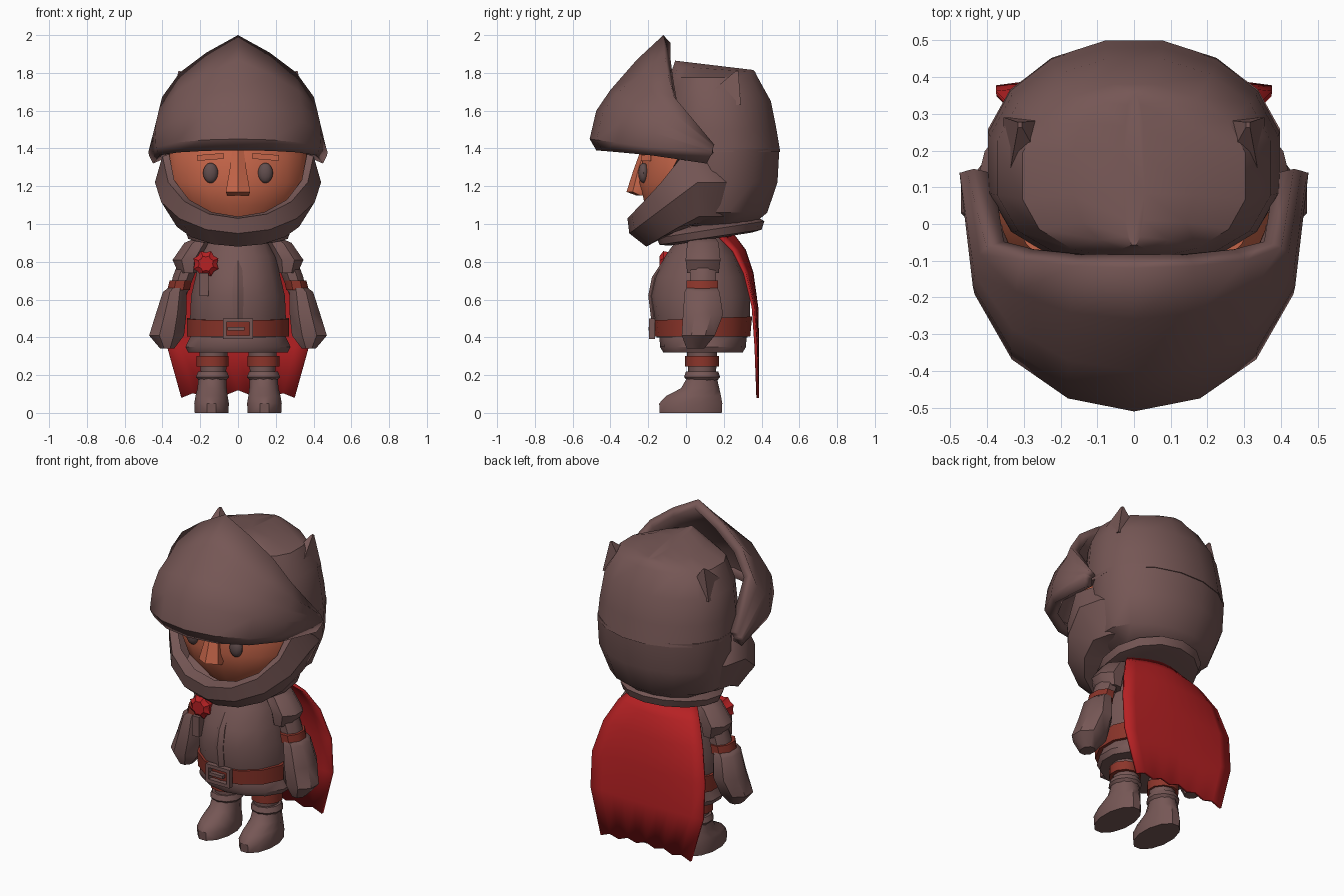
import bpy, bmesh
from math import sin, cos, pi, radians
from mathutils import Matrix

cube = bpy.data.objects.get("Cube")
if cube:
    bpy.data.objects.remove(cube)


def material(name, r, g, b):
    mat = bpy.data.materials.new(name)
    mat.use_nodes = True
    mat.diffuse_color = (r, g, b, 1)
    mat.node_tree.nodes["Principled BSDF"].inputs["Base Color"].default_value = (r, g, b, 1)
    return mat


STEEL = material("brown grey steel", .18, .095, .091)
SKIN = material("warm skin", .56, .13, .066)
RED = material("cape red", .47, .015, .017)
LEATHER = material("red brown leather", .26, .035, .023)
EYE = material("eye grey", .12, .075, .075)


def finish(name, bm, mat, thickness=0, offset=-1, angle=38):
    """Turn a bmesh into a shaded, coloured object."""
    bmesh.ops.recalc_face_normals(bm, faces=bm.faces)
    mesh = bpy.data.meshes.new(name)
    bm.to_mesh(mesh)
    bm.free()
    mesh.materials.append(mat)
    for poly in mesh.polygons:
        poly.use_smooth = True
    mesh.set_sharp_from_angle(angle=radians(angle))
    obj = bpy.data.objects.new(name, mesh)
    bpy.context.scene.collection.objects.link(obj)
    if thickness:
        solid = obj.modifiers.new("thickness", "SOLIDIFY")
        solid.thickness = thickness
        solid.offset = offset
    return obj


def loft(name, rows, mat, wrap=False, **options):
    """Skin a list of equally long point rows; wrapped rows get caps."""
    bm = bmesh.new()
    grid = [[bm.verts.new(p) for p in row] for row in rows]
    count = len(grid[0])
    for low, high in zip(grid, grid[1:]):
        for i in range(count if wrap else count - 1):
            j = (i + 1) % count
            bm.faces.new((low[i], low[j], high[j], high[i]))
    if wrap:
        bm.faces.new(grid[0])
        bm.faces.new(grid[-1])
    return finish(name, bm, mat, **options)


def tube(name, sections, mat, sides=12, flip=1, front=1, **options):
    """Stack ellipses: x, y, z, half width, half depth, optional rise to the back.
    A front power below one squares off the front half."""
    rows = []
    for x, y, z, rx, ry, *slant in sections:
        rise = slant[0] if slant else 0
        row = []
        for i in range(sides):
            a = 2 * pi * (i + .5) / sides
            s = sin(a) if sin(a) > 0 else -abs(sin(a)) ** front
            row.append((flip * (x + rx * cos(a)), y + ry * s, z + rise * s))
        rows.append(row)
    return loft(name, rows, mat, wrap=True, **options)


def sweep(width, y_side, y_front, z_side, z_front, power=1, round_y=1, reach=90, steps=8, pointed=False):
    """One row going round the front of the head from side to side."""
    row = []
    for i in range(steps + 1):
        t = 2 * i / steps - 1
        a = radians(reach) * t
        c = max(cos(a), 0)
        depth = c ** round_y if c > 0 else cos(a)
        lift = (1 - abs(t) if pointed else c) ** power
        row.append((width * sin(a), y_side + (y_front - y_side) * depth, z_side + (z_front - z_side) * lift))
    return row


def box(name, centre, size, mat, tilt=0):
    bm = bmesh.new()
    bmesh.ops.create_cube(bm, size=1)
    move = Matrix.Translation(centre) @ Matrix.Rotation(tilt, 4, "Y")
    bm.transform(move @ Matrix.Diagonal((*size, 1)))
    return finish(name, bm, mat)


def blob(name, centre, radii, mat):
    bm = bmesh.new()
    bmesh.ops.create_uvsphere(bm, u_segments=12, v_segments=8, radius=1)
    bm.transform(Matrix.Translation(centre) @ Matrix.Diagonal((*radii, 1)))
    return finish(name, bm, mat)


# Helmet dome: lower bowl, then upper skull rising to a central ridge
tube("helmet_lower", [(0, .15, .99, .22, .2), (0, .17, 1.06, .345, .265), (0, .19, 1.22, .4, .3),
                      (0, .2, 1.4, .405, .3)], STEEL, 16)
tube("helmet_upper", [(0, .19, 1.38, .405, .315), (0, .18, 1.5, .4, .305), (0, .17, 1.65, .38, .285),
                      (0, .145, 1.775, .31, .24), (0, .15, 1.82, .17, .22, -.015),
                      (0, .15, 1.84, .03, .21, -.025)], STEEL, 16, front=.7)

# Raised visor with a pointed upper rim
loft("visor", [sweep(.45, .11, -.475, 1.32, 1.39, .5, .72),
               sweep(.47, .13, -.51, 1.36, 1.45, .7, .72),
               sweep(.475, .14, -.475, 1.38, 1.6, .8, .72),
               sweep(.47, .14, -.4, 1.39, 1.71, .8, .7),
               sweep(.455, .145, -.26, 1.41, 1.87, .65, .6, pointed=True),
               sweep(.435, .15, -.12, 1.42, 2, .6, .25, pointed=True)], STEEL, thickness=.055)

# Chin guard wrapping the lower face and joining the dome
wrap = dict(reach=135, steps=12)
loft("chin_guard", [sweep(.365, -.03, -.23, 1.37, 1.04, .9, **wrap),
                    sweep(.4, -.02, -.31, 1.36, 1.03, .9, **wrap),
                    sweep(.44, .06, -.3, 1.22, .95, 1, **wrap),
                    sweep(.35, .07, -.21, 1.04, .88, 1.1, **wrap),
                    sweep(.2, .1, -.05, 1.01, .97, **wrap)], STEEL)

# Face with nose
tube("face", [(0, .05, 1, .2, .2), (0, .05, 1.1, .32, .27), (0, .05, 1.22, .37, .3),
              (0, .05, 1.36, .372, .28), (0, .06, 1.5, .33, .25)], SKIN, 20)
tube("nose", [(0, -.22, 1.15, .065, .04), (0, -.25, 1.17, .075, .065),
              (0, -.23, 1.28, .052, .05), (0, -.2, 1.39, .035, .04)], SKIN, 6)

# Skirt, tunic, belt and collar
tube("tunic_skirt", [(0, .09, .32, .27, .21), (0, .09, .35, .285, .228), (0, .09, .4, .26, .23),
                     (0, .09, .44, .25, .22)], STEEL, 14)
tube("tunic", [(0, .085, .4, .25, .24), (0, .085, .5, .26, .255), (0, .075, .62, .255, .265),
               (0, .075, .72, .23, .24), (0, .08, .83, .205, .19), (0, .09, .93, .16, .13),
               (0, .1, 1.02, .13, .12)], STEEL, 14)
tube("belt", [(0, .085, .405, .277, .255), (0, .085, .5, .277, .265, .01)], LEATHER, 14)
tube("tunic_placket", [(0, -.155, .5, .03, .03), (0, -.17, .62, .034, .03), (0, -.15, .72, .03, .03),
                       (0, -.1, .81, .02, .02)], STEEL, 6)
tube("collar", [(0, .13, .92, .21, .22, .035), (0, .13, .93, .27, .27, .04), (0, .13, .97, .285, .285, .045),
                (0, .13, 1, .22, .25, .035)], STEEL, 14)

# Belt buckle frame and prong
for side in (-1, 1):
    box("buckle_side", (side * .07, -.18, .445), (.02, .03, .11), STEEL)
    box("buckle_bar", (0, -.18, .445 + side * .045), (.16, .03, .02), STEEL)
box("buckle_prong", (-.01, -.185, .445), (.09, .025, .018), STEEL)

# Chest rosette with hanging strap
star = [(a * pi / 8, .072 if a % 2 else .059) for a in range(16)]
loft("rosette", [[(-.17 + r * size * cos(a), y, .79 + r * size * sin(a)) for a, r in star]
                 for y, size in ((-.06, .8), (-.12, 1), (-.14, .6))], RED, wrap=True)
box("rosette_strap", (-.18, -.125, .68), (.045, .05, .12), STEEL)

# Cape with a ragged hem
cape_rows = []
for z, half, y, wrap_in in ((.94, .19, .25, .08), (.86, .27, .31, .06), (.74, .33, .35, .04),
                            (.56, .375, .375, .02), (.35, .375, .38, .01), (.1, .3, .38, 0)):
    row = []
    for i in range(11):
        u = i / 5 - 1
        ragged = (.02 * (i % 2) - .02 + .02 * (1 - abs(u))) if z < .2 else 0
        row.append((half * u, y - wrap_in * u * u, z + ragged))
    cape_rows.append(row)
loft("cape", cape_rows, RED, thickness=.015, offset=0)

# Parts that come in pairs
for flip, side in ((1, "left"), (-1, "right")):
    blob(side + "_eye", (flip * .145, -.225, 1.27), (.04, .028, .054), EYE)
    box(side + "_eyebrow", (flip * .145, -.21, 1.355), (.14, .05, .03), SKIN, flip * .08)
    tube(side + "_helmet_corner", [(.27, .17, 1.63, .12, .17), (.31, .27, 1.81, .008, .01)], STEEL, 4, flip)

    # Arms
    tube(side + "_shoulder_plate", [(.16, .09, .93, .06, .07), (.21, .09, .9, .08, .09),
                                    (.265, .09, .81, .088, .1), (.26, .09, .74, .06, .09)], STEEL, 8, flip)
    tube(side + "_upper_arm", [(.26, .09, .8, .06, .07), (.29, .09, .72, .06, .075),
                               (.32, .09, .62, .05, .07)], STEEL, 8, flip)
    tube(side + "_arm_band", [(.315, .085, .65, .065, .09), (.305, .085, .7, .062, .09)], LEATHER, 8, flip)
    tube(side + "_gauntlet", [(.325, .085, .66, .05, .09), (.335, .085, .64, .068, .1),
                              (.355, .09, .52, .088, .115), (.378, .065, .41, .1, .095),
                              (.375, .05, .34, .04, .05)], STEEL, 8, flip)

    # Legs and boots
    tube(side + "_leg", [(.13, .085, .15, .065, .07), (.13, .085, .4, .085, .085)], STEEL, 10, flip)
    tube(side + "_knee_band", [(.135, .085, .245, .09, .09), (.135, .085, .3, .09, .09)], LEATHER, 10, flip)
    tube(side + "_boot_cuff", [(.135, .085, .17, .075, .08), (.135, .085, .19, .092, .095),
                               (.135, .085, .22, .08, .085)], STEEL, 10, flip)
    tube(side + "_boot", [(.14, .025, 0, .092, .17), (.14, .025, .05, .095, .173), (.14, .04, .09, .088, .15),
                          (.137, .075, .13, .08, .105), (.135, .085, .19, .078, .08)], STEEL, 12, flip)
